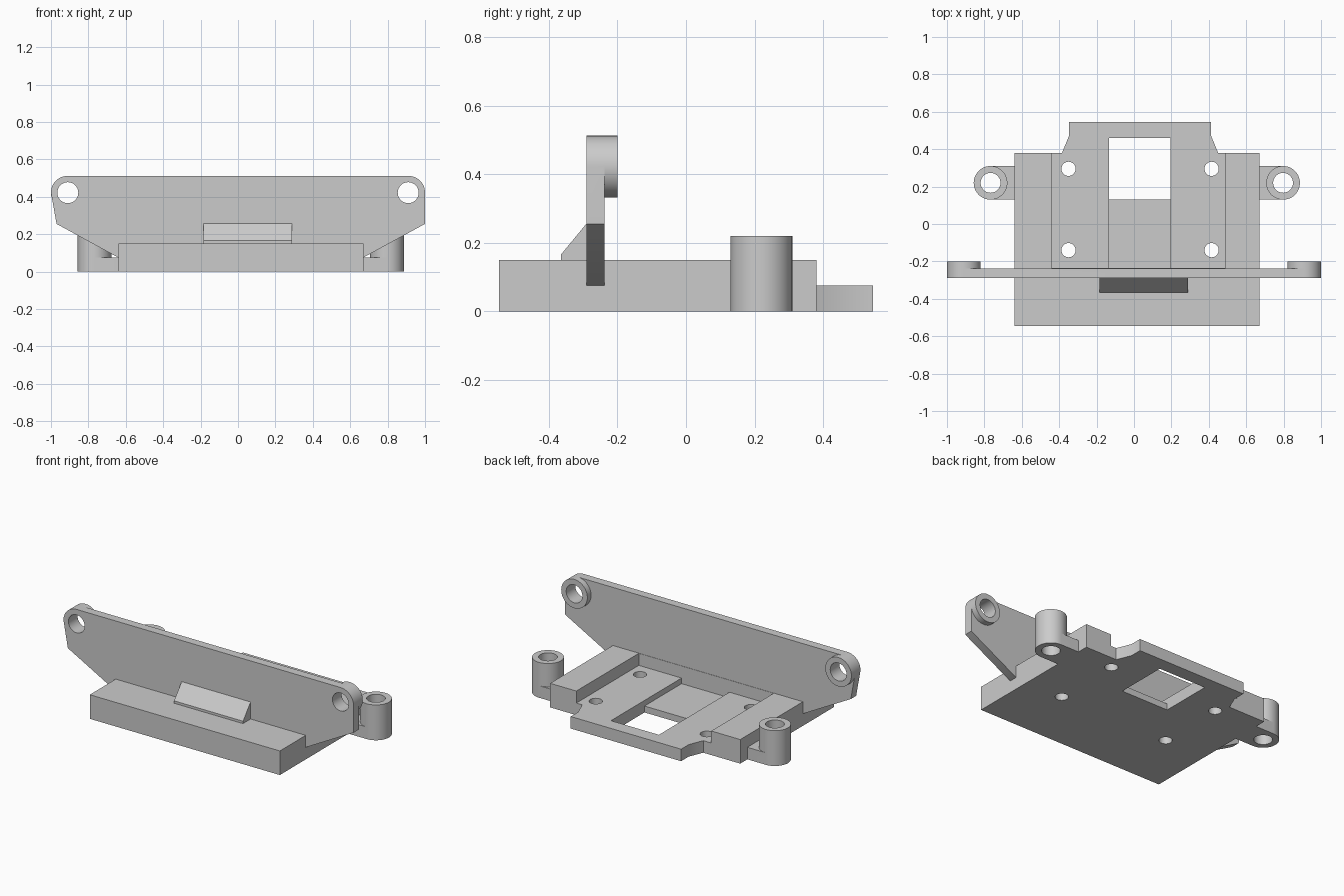
import bpy, bmesh, math
from mathutils import Vector

if "Cube" in bpy.data.objects:
    bpy.data.objects.remove(bpy.data.objects["Cube"])

grey = bpy.data.materials.new("light_grey")
grey.diffuse_color = (0.6, 0.6, 0.6, 1)
grey.use_nodes = True
grey.node_tree.nodes["Principled BSDF"].inputs["Base Color"].default_value = grey.diffuse_color

# Axis maps: profile point (a, b) and extrusion distance t to world space
AXES = {"x": lambda a, b, t: (t, a, b),
        "y": lambda a, b, t: (a, t, b),
        "z": lambda a, b, t: (a, b, t)}


def prism(name, pts, lo, hi, axis="z"):
    """Extrude a closed profile along one axis."""
    bm = bmesh.new()
    f = AXES[axis]
    a = [bm.verts.new(f(p[0], p[1], lo)) for p in pts]
    b = [bm.verts.new(f(p[0], p[1], hi)) for p in pts]
    bm.faces.new(a)
    bm.faces.new(b[::-1])
    n = len(pts)
    for i in range(n):
        j = (i + 1) % n
        bm.faces.new((a[i], b[i], b[j], a[j]))
    bmesh.ops.recalc_face_normals(bm, faces=bm.faces[:])
    me = bpy.data.meshes.new(name)
    bm.to_mesh(me)
    bm.free()
    me.materials.append(grey)
    ob = bpy.data.objects.new(name, me)
    bpy.context.collection.objects.link(ob)
    return ob


def rect(x0, x1, y0, y1):
    return [(x0, y0), (x1, y0), (x1, y1), (x0, y1)]


def arc(cx, cy, r, a0=0, a1=360, n=48):
    full = a1 - a0 == 360
    return [(cx + r * math.cos(math.radians(a0 + (a1 - a0) * i / n)),
             cy + r * math.sin(math.radians(a0 + (a1 - a0) * i / n)))
            for i in range(n if full else n + 1)]


def combine(target, tool, op):
    """Apply a boolean and delete the tool object."""
    tool.hide_render = True
    m = target.modifiers.new("bool", "BOOLEAN")
    m.operation, m.solver, m.object = op, "EXACT", tool
    bpy.context.view_layer.objects.active = target
    bpy.ops.object.modifier_apply(modifier=m.name)
    bpy.data.objects.remove(tool)


def smooth(ob):
    bpy.ops.object.select_all(action="DESELECT")
    ob.select_set(True)
    bpy.context.view_layer.objects.active = ob
    bpy.ops.object.shade_smooth_by_angle(angle=math.radians(30))


# Base block with a lowered channel open to the back
base = prism("base", rect(-0.64, 0.67, -0.545, 0.38), 0, 0.15)
combine(base, prism("cut", rect(-0.44, 0.49, -0.235, 0.6), 0.075, 0.3), "DIFFERENCE")

# Back tab with tapered corners
tab = [(-0.385, 0.36), (0.45, 0.36), (0.45, 0.38), (0.413, 0.47),
       (0.413, 0.545), (-0.348, 0.545), (-0.348, 0.47), (-0.385, 0.38)]
combine(base, prism("tab", tab, 0, 0.075), "UNION")

# Side ears: low arm and upright tube
EARS = ((-0.767, -0.6), (0.797, 0.63))
for cx, inner in EARS:
    x0, x1 = sorted((cx, inner))
    combine(base, prism("arm", rect(x0, x1, 0.13, 0.31), 0, 0.075), "UNION")
    combine(base, prism("tube", arc(cx, 0.22, 0.09), 0, 0.22), "UNION")
for cx, inner in EARS:
    combine(base, prism("cut", arc(cx, 0.22, 0.053), -0.1, 0.4), "DIFFERENCE")

# Groove, window and four screw holes
combine(base, prism("cut", rect(-0.135, 0.195, -0.235, 0.2), 0.04, 0.3), "DIFFERENCE")
combine(base, prism("cut", rect(-0.135, 0.195, 0.13, 0.46), -0.1, 0.3), "DIFFERENCE")
for x in (-0.35, 0.415):
    for y in (-0.14, 0.295):
        combine(base, prism("cut", arc(x, y, 0.038, n=32), -0.1, 0.3), "DIFFERENCE")
smooth(base)

# Upright plate with rounded top corners
profile = ([(-0.64, 0.075), (0.67, 0.075), (1.0, 0.255)]
           + arc(0.91, 0.422, 0.09, 0, 90, 12)
           + arc(-0.91, 0.422, 0.09, 90, 180, 12)
           + [(-0.97, 0.255)])
plate = prism("upright_plate", profile, -0.29, -0.237, "y")
for x in (-0.91, 0.91):
    combine(plate, prism("boss", arc(x, 0.422, 0.09), -0.26, -0.2, "y"), "UNION")
for x in (-0.91, 0.91):
    combine(plate, prism("cut", arc(x, 0.422, 0.056), -0.5, 0.0, "y"), "DIFFERENCE")
smooth(plate)

# Wedge bracing the plate at the front
prism("front_wedge", [(-0.365, 0.14), (-0.365, 0.165), (-0.29, 0.256),
                      (-0.28, 0.256), (-0.28, 0.14)], -0.185, 0.29, "x")
